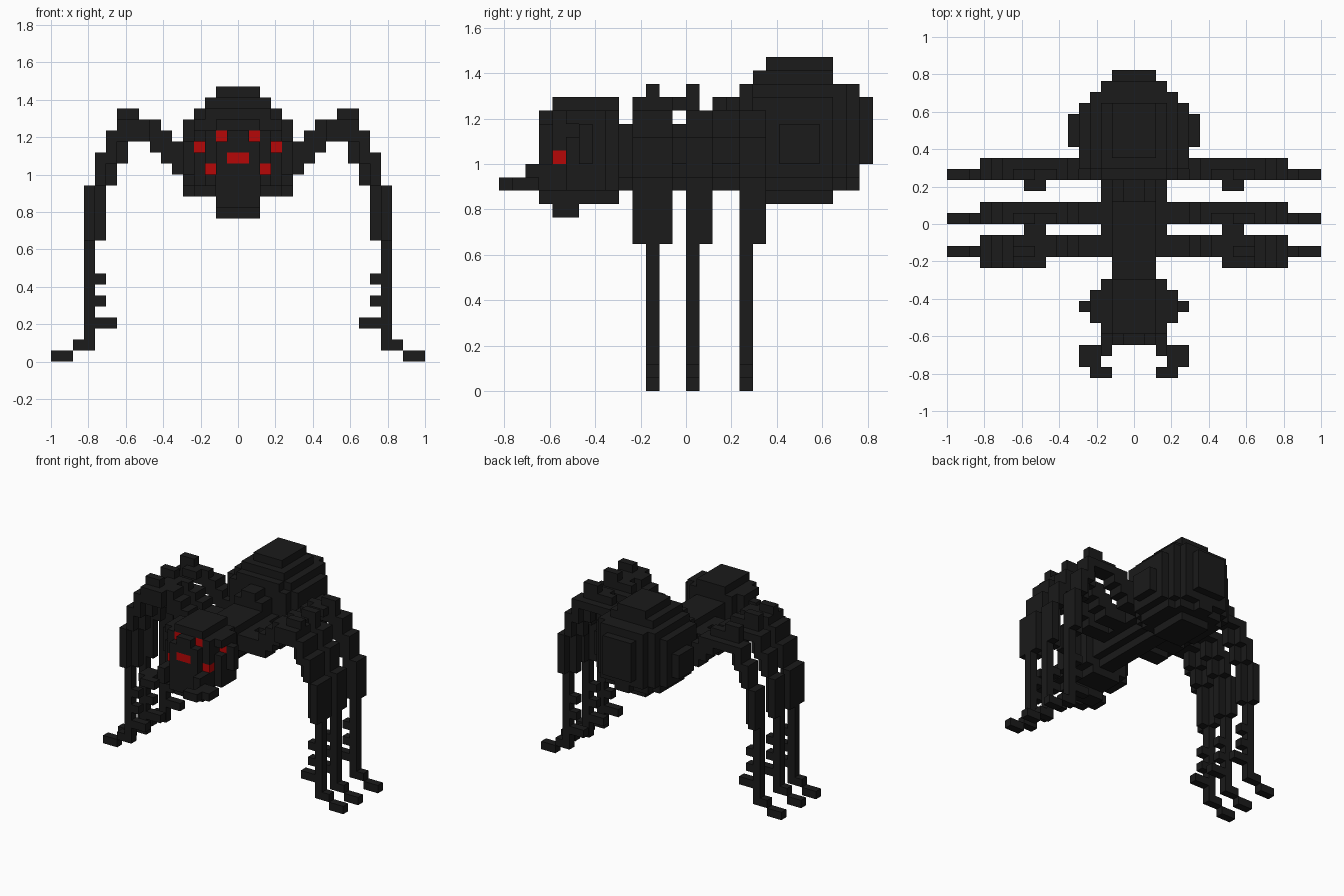
import bpy, bmesh

if "Cube" in bpy.data.objects:
    bpy.data.objects.remove(bpy.data.objects["Cube"])

U = 1 / 17  # edge length of one block


def material(name, rgb):
    m = bpy.data.materials.new(name)
    m.diffuse_color = (*rgb, 1)
    m.use_nodes = True
    m.node_tree.nodes["Principled BSDF"].inputs["Base Color"].default_value = m.diffuse_color
    return m


BLACK = material("charcoal", (0.0105, 0.0105, 0.0105))
RED = material("eye_red", (0.47, 0.002, 0.002))


def box(x0, x1, y0, y1, z0, z1):
    """Set of block cells filling a box."""
    return {(x, y, z) for x in range(x0, x1) for y in range(y0, y1) for z in range(z0, z1)}


def mirrored(cells):
    return {(-x - 1, y, z) for x, y, z in cells}


def slices(rows, widths):
    """Rounded lump: rows give y -> (half width, z0, z1), widths give z -> half width."""
    out = set()
    for y, (hw, z0, z1) in rows.items():
        for z in range(z0, z1):
            w = min(hw, widths[z])
            out |= box(-w, w, y, y + 1, z, z + 1)
    return out


def rounded(cells, cy, cz, rx, ry, rz):
    """Keep only the cells inside an ellipsoid."""
    return {(x, y, z) for x, y, z in cells if ((x + .5) / rx) ** 2
            + ((y + .5 - cy) / ry) ** 2 + ((z + .5 - cz) / rz) ** 2 < 1}


def skin(name, cells, mat, solid):
    """Flat-sided mesh covering only the exposed block faces."""
    bm = bmesh.new()
    cache = {}

    def vert(p):
        if p not in cache:
            cache[p] = bm.verts.new([c * U for c in p])
        return cache[p]

    for c in sorted(cells):
        for axis in range(3):
            for side in (0, 1):
                n = list(c)
                n[axis] += 2 * side - 1
                if tuple(n) in solid:
                    continue
                a, b = (axis + 1) % 3, (axis + 2) % 3
                loop = []
                for da, db in ((0, 0), (1, 0), (1, 1), (0, 1)):
                    p = list(c)
                    p[axis] += side
                    p[a] += da
                    p[b] += db
                    loop.append(vert(tuple(p)))
                bm.faces.new(loop if side else loop[::-1])
    me = bpy.data.meshes.new(name)
    bm.to_mesh(me)
    bm.free()
    me.materials.append(mat)
    bpy.context.collection.objects.link(bpy.data.objects.new(name, me))


parts = []

# Abdomen
abdomen = slices(
    {4: (4, 15, 23), 5: (5, 15, 24), 6: (5, 14, 25), 7: (6, 14, 25), 8: (6, 14, 25),
     9: (6, 14, 25), 10: (5, 14, 25), 11: (4, 15, 23), 12: (3, 15, 23), 13: (2, 17, 22)},
    {14: 2, 15: 4, 16: 5, 17: 6, 18: 6, 19: 6, 20: 5, 21: 5, 22: 4, 23: 3, 24: 2})
abdomen = rounded(abdomen, 8.5, 19.5, 6.1, 6.1, 5.6)

# Thorax, rounded in section, stepping up to the abdomen
thorax = box(-1, 1, -5, 4, 15, 16) | box(-2, 2, -5, 4, 16, 20) | box(-3, 3, -3, 4, 17, 19)
thorax |= box(-2, 2, 2, 4, 20, 21) | box(-1, 1, 2, 4, 21, 22)

# Head
head = slices(
    {-11: (2, 14, 21), -10: (3, 13, 22), -9: (4, 13, 22), -8: (5, 14, 22),
     -7: (4, 14, 22), -6: (3, 14, 22)},
    {13: 2, 14: 2, 15: 4, 16: 4, 17: 5, 18: 5, 19: 5, 20: 4, 21: 2})
head |= box(-3, 3, -11, -10, 15, 17)
brow = box(1, 2, -11, -10, 20, 21) | box(3, 4, -9, -8, 19, 20)
head -= brow | mirrored(brow)

# Eyes
side_eyes = box(1, 2, -10, -9, 20, 21) | box(3, 4, -8, -7, 19, 20) | box(2, 3, -10, -9, 17, 18)
eyes = side_eyes | mirrored(side_eyes) | box(-1, 1, -11, -10, 18, 19)
head -= eyes

# Jaws curling forward
jaw = box(2, 5, -12, -11, 15, 16) | box(2, 3, -12, -11, 16, 17)
jaw |= box(3, 5, -13, -12, 15, 16) | box(2, 4, -14, -13, 15, 16)

parts += [("abdomen", abdomen, BLACK), ("thorax", thorax, BLACK), ("head", head, BLACK),
          ("eyes", eyes, RED), ("jaw_right", jaw, BLACK), ("jaw_left", mirrored(jaw), BLACK)]

# Leg outline in front elevation: x0, x1, z0, z1
LEG = [(3, 5, 17, 19), (5, 6, 17, 20), (6, 7, 18, 21), (7, 8, 19, 22), (8, 9, 20, 22),
       (9, 11, 20, 23), (10, 12, 18, 21), (11, 13, 16, 19), (12, 14, 11, 16), (13, 14, 1, 11),
       (13, 15, 1, 2), (15, 17, 0, 1), (12, 13, 7, 8), (12, 13, 5, 6), (11, 13, 3, 4)]


def leg(y, front):
    """Leg one block thick, with a second layer along the outside of its upper part."""
    cells = set()
    for x0, x1, z0, z1 in LEG:
        cells |= box(x0, x1, y, y + 1, z0, z1)
        if z0 >= 11:
            outer = x1 - 1 if x0 >= 10 else x0
            cells |= box(outer, x1, y + 1, y + 2, z0, min(z1, 22 if front else 21))
            if front and x1 > 8:
                cells |= box(max(outer, 8), x1, y - 1, y, z0, min(z1, 22))
    return cells | box(8, 10, y - 1, y, 21, 22)


for label, y in (("front", -3), ("middle", 0), ("rear", 4)):
    cells = leg(y, label == "front") - abdomen - thorax
    parts.append((label + "_leg_right", cells, BLACK))
    parts.append((label + "_leg_left", mirrored(cells), BLACK))

solid = set().union(*(p[1] for p in parts))
for name, cells, mat in parts:
    skin(name, cells, mat, solid)
